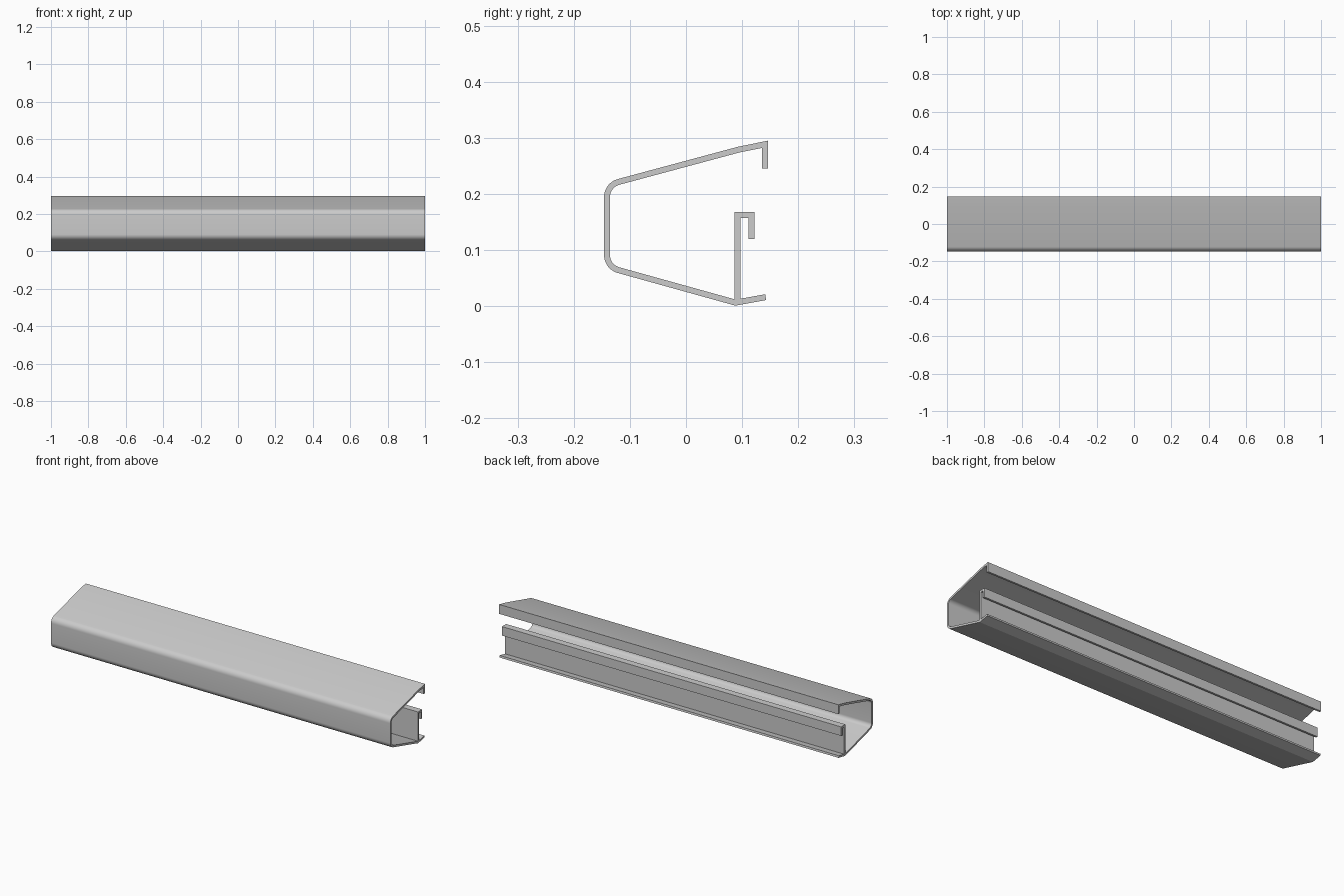
import bpy, bmesh, math
from mathutils import Vector

if "Cube" in bpy.data.objects:
    bpy.data.objects.remove(bpy.data.objects["Cube"])

THICK = 0.0105
HALF_LENGTH = 1.0


def rounded(prev, corner, nxt, radius, steps=10):
    """Arc of points that replaces a sharp corner."""
    p, c, n = Vector(prev), Vector(corner), Vector(nxt)
    a, b = (p - c).normalized(), (n - c).normalized()
    half = a.angle(b) / 2
    centre = c + (a + b).normalized() * radius / math.sin(half)
    start = c + a * radius / math.tan(half) - centre
    end = c + b * radius / math.tan(half) - centre
    return [centre + start.slerp(end, i / steps).normalized() * radius
            for i in range(steps + 1)]


def offset(path, dist):
    """Mitred parallel copy of a path, to its left for positive dist."""
    pts = [Vector(p) for p in path]
    dirs = [(b - a).normalized() for a, b in zip(pts, pts[1:])]
    norms = [Vector((-d.y, d.x)) for d in dirs]
    out = []
    for i, p in enumerate(pts):
        n1, n2 = norms[max(i - 1, 0)], norms[min(i, len(norms) - 1)]
        out.append(p + (n1 + n2) * dist / (1 + n1.dot(n2)))
    return out


def sheet_extrusion(name, path, dist):
    """Bent sheet profile in y-z, extruded along x."""
    bm = bmesh.new()
    inner = offset(path, dist)
    rows = [[bm.verts.new((x, p[0], p[1])) for p in line]
            for x in (-HALF_LENGTH, HALF_LENGTH) for line in (path, inner)]
    ring = [rows[0], rows[1], rows[3], rows[2]]
    for r, s in zip(ring, ring[1:] + ring[:1]):
        for i in range(len(path) - 1):
            bm.faces.new((r[i], r[i + 1], s[i + 1], s[i]))
    for i in (0, -1):
        bm.faces.new([r[i] for r in ring])
    bmesh.ops.recalc_face_normals(bm, faces=bm.faces[:])
    mesh = bpy.data.meshes.new(name)
    bm.to_mesh(mesh)
    bm.free()
    obj = bpy.data.objects.new(name, mesh)
    bpy.context.collection.objects.link(obj)
    bpy.ops.object.select_all(action='DESELECT')
    obj.select_set(True)
    bpy.context.view_layer.objects.active = obj
    bpy.ops.object.shade_smooth_by_angle(angle=math.radians(15))
    return obj


# Outer shell: hooked top lip, sloped top, rounded nose, sloped base, foot lip
top_bend, top_nose = (0.092, 0.284), (-0.146, 0.220)
low_nose, low_bend = (-0.146, 0.066), (0.088, 0.001)
shell = [(0.146, 0.245), (0.146, 0.295), top_bend]
shell += rounded(top_bend, top_nose, low_nose, 0.033)
shell += rounded(top_nose, low_nose, low_bend, 0.033)
shell += [low_bend, (0.143, 0.011)]
sheet_extrusion("outer_shell", shell, THICK)

# Inner rail: upright web with a downward hook
rail = [(0.0865, 0.009), (0.0865, 0.168), (0.122, 0.168), (0.122, 0.120)]
sheet_extrusion("inner_rail", rail, -THICK)
